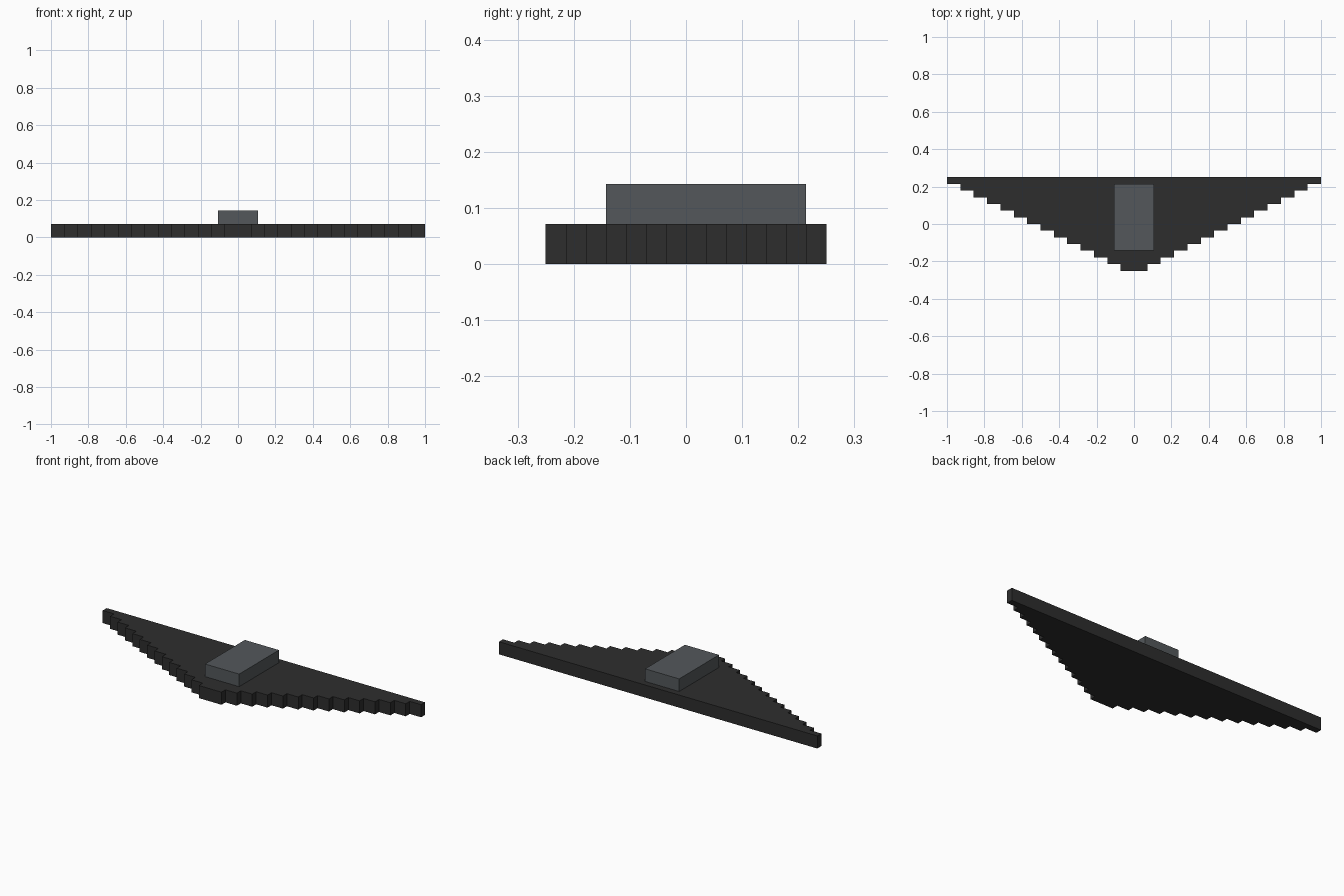
import bpy, bmesh

if "Cube" in bpy.data.objects:
    bpy.data.objects.remove(bpy.data.objects["Cube"])

U = 1 / 14           # step length across the span
ROWS = 14            # stepped rows from back edge to nose


def material(name, rgb):
    m = bpy.data.materials.new(name)
    m.diffuse_color = (*rgb, 1)
    m.use_nodes = True
    m.node_tree.nodes["Principled BSDF"].inputs["Base Color"].default_value = m.diffuse_color
    return m


def prism(name, outline, z0, z1, mat):
    """Extrude a flat outline from z0 up to z1."""
    bm = bmesh.new()
    base = bm.faces.new([bm.verts.new((x, y, z0)) for x, y in outline])
    ext = bmesh.ops.extrude_face_region(bm, geom=[base], use_keep_orig=True)
    top = [g for g in ext["geom"] if isinstance(g, bmesh.types.BMVert)]
    bmesh.ops.translate(bm, verts=top, vec=(0, 0, z1 - z0))
    bmesh.ops.recalc_face_normals(bm, faces=bm.faces)
    mesh = bpy.data.meshes.new(name)
    bm.to_mesh(mesh)
    bm.free()
    mesh.materials.append(mat)
    ob = bpy.data.objects.new(name, mesh)
    bpy.context.collection.objects.link(ob)
    return ob


black = material("charcoal black", (0.027, 0.027, 0.027))
grey = material("slate grey", (0.087, 0.097, 0.105))

# Flying wing: stair-stepped right edge, mirrored to the left
right = []
for i in range(ROWS):
    x = (ROWS - i) * U
    y = 0.25 - i * U / 2
    right += [(x, y), (x, y - U / 2)]
left = [(-x, y) for x, y in reversed(right)]
prism("wing", right + left, 0, U, black)

# Raised centre hump
w, y0, y1 = 1.5 * U, -2 * U, 3 * U
prism("centre_hump", [(-w, y0), (w, y0), (w, y1), (-w, y1)], U, 2 * U, grey)
